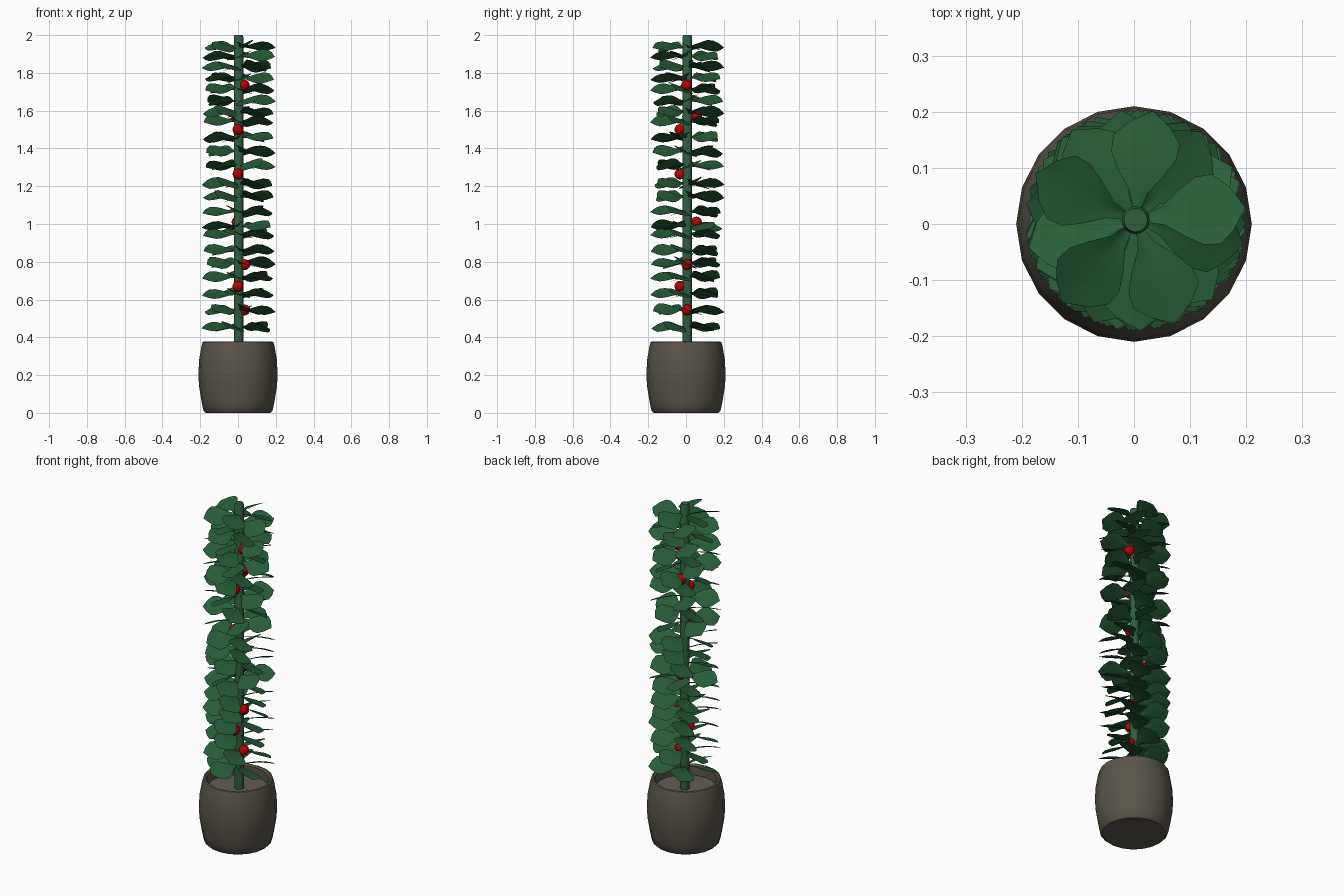
import bpy, bmesh, math, random
from mathutils import Matrix, Vector

if "Cube" in bpy.data.objects:
    bpy.data.objects.remove(bpy.data.objects["Cube"])

random.seed(7)
CX, CY = 0.003, 0.007   # plant axis


def material(name, rgb):
    m = bpy.data.materials.new(name)
    m.diffuse_color = (*rgb, 1)
    m.use_nodes = True
    m.node_tree.nodes["Principled BSDF"].inputs["Base Color"].default_value = m.diffuse_color
    return m


green = material("leaf_green", (0.02, 0.11, 0.04))
stem_green = material("stem_green", (0.03, 0.11, 0.05))
red = material("berry_red", (0.5, 0.0, 0.0))
clay = material("pot_clay", (0.10, 0.09, 0.068))
earth = material("soil_brown", (0.12, 0.105, 0.085))


def finish(bm, name, mat, angle=40):
    me = bpy.data.meshes.new(name)
    bm.to_mesh(me)
    bm.free()
    ob = bpy.data.objects.new(name, me)
    bpy.context.collection.objects.link(ob)
    me.materials.append(mat)
    bpy.ops.object.select_all(action='DESELECT')
    ob.select_set(True)
    bpy.context.view_layer.objects.active = ob
    bpy.ops.object.shade_smooth_by_angle(angle=math.radians(angle))
    return ob


def lathe(name, profile, sides, mat, centre=(0, 0)):
    """Revolve an (r, z) profile and cap both ends."""
    bm = bmesh.new()
    rings = []
    for r, z in profile:
        rings.append([bm.verts.new((centre[0] + r * math.cos(2 * math.pi * k / sides),
                                    centre[1] + r * math.sin(2 * math.pi * k / sides), z))
                      for k in range(sides)])
    for a, b in zip(rings, rings[1:]):
        for k in range(sides):
            n = (k + 1) % sides
            bm.faces.new((a[k], a[n], b[n], b[k]))
    bm.faces.new(rings[0][::-1])
    bm.faces.new(rings[-1])
    return finish(bm, name, mat)


# Rounded pot with a hollow rim
lathe("pot", [(0.17, 0), (0.183, 0.012), (0.193, 0.06), (0.206, 0.14), (0.21, 0.2), (0.206, 0.28),
              (0.192, 0.36), (0.187, 0.375), (0.178, 0.378), (0.168, 0.37), (0.168, 0.29)], 20, clay)
lathe("soil", [(0.17, 0.29), (0.168, 0.315)], 20, earth)

# Stem
lathe("stem", [(0.025, 0.30), (0.025, 1.99), (0.021, 2.0)], 16, stem_green, (CX, CY))

# Leaf blade: (distance, half width, height) stations
STATIONS = [(0.02, 0.008, -0.002), (0.05, 0.018, 0.001), (0.085, 0.046, 0.003),
            (0.115, 0.065, 0.003), (0.145, 0.067, 0.0), (0.172, 0.042, -0.003)]
ACROSS = [-1, -0.5, 0, 0.5, 1]


def add_leaf(bm, z, heading, roll):
    mat = (Matrix.Translation((CX, CY, z)) @ Matrix.Rotation(heading, 4, 'Z')
           @ Matrix.Rotation(roll, 4, 'X'))
    rows = [[bm.verts.new(mat @ Vector((d, w * t, h + 0.004 * abs(t)))) for t in ACROSS]
            for d, w, h in STATIONS]
    for a, b in zip(rows, rows[1:]):
        for k in range(len(ACROSS) - 1):
            bm.faces.new((a[k], b[k], b[k + 1], a[k + 1]))
    tip = bm.verts.new(mat @ Vector((0.197, 0, -0.005)))
    for k in range(len(ACROSS) - 1):
        bm.faces.new((rows[-1][k], tip, rows[-1][k + 1]))


# Whorls of five propeller-pitched leaves, turned differently at each level
LEVELS = [0.452, 0.54, 0.628, 0.718, 0.79, 0.858, 0.945, 0.985, 1.065, 1.145, 1.21, 1.308, 1.38,
          1.455, 1.54, 1.59, 1.65, 1.71, 1.77, 1.83, 1.885, 1.935]
FLIPPED = {7, 11, 13, 16, 18, 20}
leaves = bmesh.new()
for i, z in enumerate(LEVELS):
    start = random.uniform(0, 2 * math.pi)
    sense = 1 if i in FLIPPED else -1
    for k in range(5):
        add_leaf(leaves, z + random.uniform(-0.004, 0.004),
                 start + k * 2 * math.pi / 5 + random.uniform(-0.1, 0.1),
                 sense * math.radians(random.uniform(20, 28)))
finish(leaves, "leaves", green, 60)

# Berries beside the stem
BERRIES = [(0.035, 0.005, 0.545), (0, -0.032, 0.67), (0.035, 0.005, 0.785), (-0.005, 0.055, 1.01),
           (0, -0.032, 1.265), (0, -0.032, 1.5), (-0.005, 0.055, 1.57), (0.033, 0.003, 1.735)]
berries = bmesh.new()
for p in BERRIES:
    bmesh.ops.create_uvsphere(berries, u_segments=12, v_segments=8, radius=0.029,
                              matrix=Matrix.Translation(p))
finish(berries, "berries", red)
